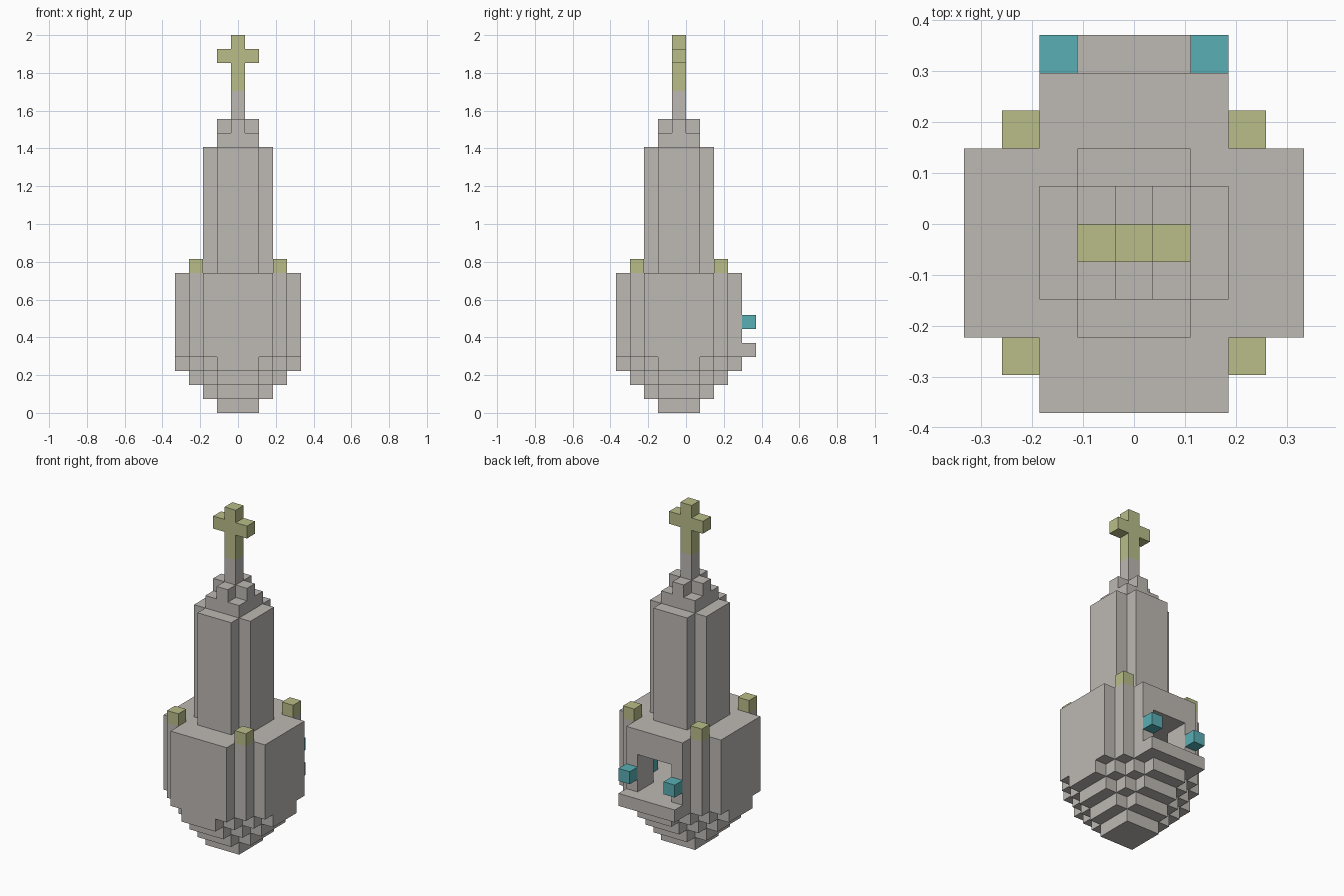
import bpy, bmesh

U = 2 / 27          # edge length of one block
MID = -0.5          # y of the tower axis, in blocks

if "Cube" in bpy.data.objects:
    bpy.data.objects.remove(bpy.data.objects["Cube"])


def material(name, rgb):
    m = bpy.data.materials.new(name)
    m.use_nodes = True
    m.diffuse_color = (*rgb, 1)
    m.node_tree.nodes["Principled BSDF"].inputs["Base Color"].default_value = (*rgb, 1)
    return m


STONE = material("stone grey", (0.51, 0.485, 0.455))
GOLD = material("pale gold", (0.49, 0.51, 0.25))
TEAL = material("teal", (0.1, 0.43, 0.46))


def prism(name, outline, z0, z1, mat):
    """Extrude a counter-clockwise outline, given in blocks, from z0 to z1."""
    bm = bmesh.new()
    face = bm.faces.new([bm.verts.new((x * U, y * U, z0 * U)) for x, y in outline])
    top = bmesh.ops.extrude_face_region(bm, geom=[face])["geom"]
    bmesh.ops.translate(bm, vec=(0, 0, (z1 - z0) * U),
                        verts=[v for v in top if isinstance(v, bmesh.types.BMVert)])
    bmesh.ops.recalc_face_normals(bm, faces=bm.faces)
    mesh = bpy.data.meshes.new(name)
    bm.to_mesh(mesh)
    bm.free()
    mesh.materials.append(mat)
    obj = bpy.data.objects.new(name, mesh)
    bpy.context.collection.objects.link(obj)
    return obj


def stepped_disc(steps):
    """Blocky round outline; steps are quadrant corners from the x side to the y side."""
    quad = []
    for i, (x, y) in enumerate(steps):
        if i:
            quad.append((x, steps[i - 1][1]))
        quad.append((x, y))
    left = [(-x, y) for x, y in reversed(quad)]
    half = quad + left
    return [(x, y + MID) for x, y in half + [(-x, -y) for x, y in half]]


def box(name, x0, x1, y0, y1, z0, z1, mat):
    return prism(name, [(x0, y0), (x1, y0), (x1, y1), (x0, y1)], z0, z1, mat)


SQUARE = stepped_disc([(1.5, 1.5)])
CROSS = stepped_disc([(1.5, 0.5), (0.5, 1.5)])
SMALL = stepped_disc([(2.5, 1.5), (1.5, 2.5)])
MEDIUM = stepped_disc([(3.5, 1.5), (2.5, 2.5), (1.5, 3.5)])
LARGE = stepped_disc([(4.5, 1.5), (3.5, 2.5), (2.5, 3.5), (1.5, 4.5)])
BODY = stepped_disc([(4.5, 2.5), (3.5, 3.5), (2.5, 4.5)])

# Stepped underside
for i, shape in enumerate((SQUARE, SMALL, MEDIUM, LARGE)):
    prism(f"underside_step_{i + 1}", shape, i, i + 1, STONE)

# Main body, hollowed by a room whose back side runs out as a doorway
body = prism("body", BODY, 4, 10, STONE)
back = max(y for x, y in MEDIUM)
room = prism("room_cutter", [(x, y + 2 if y == back else y) for x, y in MEDIUM], 5, 8, STONE)
room.hide_render = True
cut = body.modifiers.new("room", "BOOLEAN")
cut.operation = "DIFFERENCE"
cut.solver = "EXACT"
cut.object = room
bpy.context.view_layer.objects.active = body
bpy.ops.object.modifier_apply(modifier=cut.name)
bpy.data.objects.remove(room)

# Back landing
box("back_landing", -2.5, 2.5, 4, 5, 4, 5, STONE)

# Paired lamps and gold corner blocks
for side, s in (("left", 1), ("right", -1)):
    for name, x, y, z in (("door_lamp", 2, 4.5, 6), ("room_lamp", 3, 0.5, 5)):
        box(f"{side}_{name}", s * x - 0.5, s * x + 0.5, y - 0.5, y + 0.5, z, z + 1, TEAL)
    for end, e in (("front", -1), ("back", 1)):
        y = MID + 3 * e
        box(f"{end}_{side}_corner_block", s * 3 - 0.5, s * 3 + 0.5, y - 0.5, y + 0.5,
            10, 11, GOLD)

# Tower and stepped cap
prism("tower", SMALL, 10, 19, STONE)
prism("cap_base", SQUARE, 19, 20, STONE)
prism("cap_top", CROSS, 20, 21, STONE)

# Post and gold cross
box("post", -0.5, 0.5, -1, 0, 21, 23, STONE)
box("cross_upright", -0.5, 0.5, -1, 0, 23, 27, GOLD)
for side, s in (("left", 1), ("right", -1)):
    box(f"{side}_cross_arm", s - 0.5, s + 0.5, -1, 0, 25, 26, GOLD)
